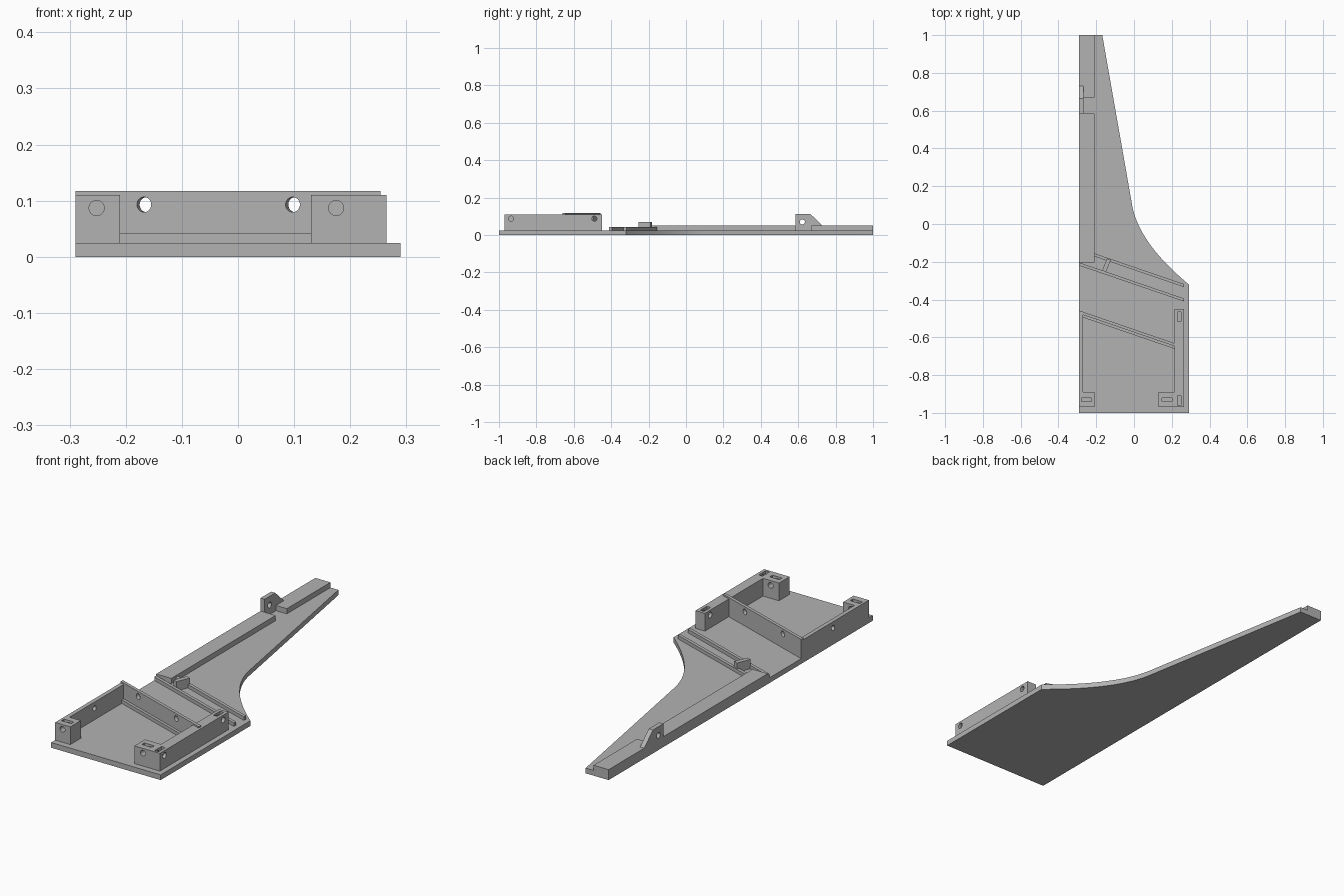
import bpy
import bmesh
from math import atan
from mathutils import Vector

cube = bpy.data.objects.get("Cube")
if cube:
    bpy.data.objects.remove(cube, do_unlink=True)

grey = bpy.data.materials.new("plain grey")
grey.use_nodes = True
grey.diffuse_color = (0.45, 0.45, 0.45, 1)
grey.node_tree.nodes["Principled BSDF"].inputs["Base Color"].default_value = (0.45, 0.45, 0.45, 1)

BASE = 0.025   # plate thickness
LEFT = -0.29   # straight long edge
SLOPE = -0.343  # slant of the ribs and cross wall


def prism(name, points, low, high, axis="z"):
    """Extrude a closed outline along z, or a (y, z) outline along x."""
    def place(a, b, h):
        return (a, b, h) if axis == "z" else (h, a, b)
    bm = bmesh.new()
    face = bm.faces.new([bm.verts.new(place(a, b, low)) for a, b in points])
    new = bmesh.ops.extrude_face_region(bm, geom=[face])["geom"]
    shift = Vector(place(0, 0, high - low))
    bmesh.ops.translate(bm, vec=shift, verts=[g for g in new if isinstance(g, bmesh.types.BMVert)])
    bmesh.ops.recalc_face_normals(bm, faces=bm.faces)
    mesh = bpy.data.meshes.new(name)
    bm.to_mesh(mesh)
    bm.free()
    obj = bpy.data.objects.new(name, mesh)
    bpy.context.collection.objects.link(obj)
    obj.data.materials.append(grey)
    return obj


def box(name, x0, x1, y0, y1, z0, z1):
    return prism(name, [(x0, y0), (x1, y0), (x1, y1), (x0, y1)], z0, z1)


def strip(name, x0, x1, edge, width, top):
    """Slanted bar; edge is the y of its back side at the long edge."""
    def y(x):
        return edge + SLOPE * (x - LEFT)
    outline = [(x0, y(x0) - width), (x1, y(x1) - width), (x1, y(x1)), (x0, y(x0))]
    return prism(name, outline, BASE, top)


def rod(location, rotation, length, radius=0.0135):
    bpy.ops.mesh.primitive_cylinder_add(vertices=32, radius=radius, depth=length,
                                        location=location, rotation=rotation)
    return bpy.context.object


def cut(obj, cutters):
    for cutter in cutters:
        cutter.hide_render = True
        mod = obj.modifiers.new("hole", "BOOLEAN")
        mod.operation = "DIFFERENCE"
        mod.solver = "EXACT"
        mod.object = cutter
        bpy.context.view_layer.objects.active = obj
        bpy.ops.object.modifier_apply(modifier=mod.name)
        bpy.data.objects.remove(cutter, do_unlink=True)


ALONG_Y = (1.5708, 0, 0)
ALONG_X = (0, 1.5708, 0)

# Base plate with a swept concave edge
start, control, end = Vector((0.29, -0.32)), Vector((0.025, -0.1)), Vector((-0.01, 0.1))
sweep = []
for i in range(25):
    t = i / 24
    sweep.append(tuple(start * (1 - t) ** 2 + control * 2 * t * (1 - t) + end * t * t))
plate = prism("base_plate", [(LEFT, -1), (0.29, -1)] + sweep + [(-0.168, 1), (LEFT, 1)], 0, BASE)

# Edge rail in two lengths, with an upright lug in the gap
box("long_rail", LEFT, -0.21, -0.205, 0.585, BASE, 0.05)
box("end_rail", LEFT, -0.21, 0.67, 1, BASE, 0.05)
lug = prism("hinge_lug", [(0.585, BASE), (0.73, BASE), (0.73, 0.05), (0.665, 0.112), (0.585, 0.112)],
            LEFT, -0.268, "x")
cut(lug, [rod((-0.28, 0.622, 0.07), ALONG_X, 0.1)])

# Slanted ribs and the small stop between them
strip("back_rib", -0.21, 0.265, -0.128, 0.016, 0.042)
strip("front_rib", LEFT, 0.265, -0.204, 0.016, 0.042)
prism("rib_stop", [(-0.169, -0.247), (-0.148, -0.254), (-0.122, -0.19), (-0.143, -0.183)], BASE, 0.07)

# Slanted cross wall with two holes and a low ledge at its foot
wall = strip("cross_wall", LEFT, 0.254, -0.458, 0.016, 0.117)
cut(wall, [rod((x, -0.466 + SLOPE * (x - LEFT), 0.093), (1.5708, 0, atan(SLOPE)), 0.1)
           for x in (-0.165, 0.1)])
strip("wall_ledge", -0.27, 0.22, -0.474, 0.014, 0.042)

# Corner brackets with screw holes and nut slots
TOP = 0.11
left = prism("right_bracket", [(LEFT, -0.97), (-0.21, -0.97), (-0.21, -0.89), (-0.27, -0.89),
                               (-0.27, -0.472), (LEFT, -0.465)], BASE, TOP)
cut(left, [box("slot", -0.278, -0.226, -0.94, -0.92, 0.06, 0.2),
           rod((-0.252, -0.93, 0.087), ALONG_Y, 0.12),
           rod((LEFT, -0.7, 0.08), ALONG_X, 0.1, 0.012)])
right = prism("left_bracket", [(0.13, -0.97), (0.265, -0.97), (0.265, -0.45), (0.215, -0.45),
                               (0.215, -0.89), (0.13, -0.89)], BASE, TOP)
cut(right, [box("slot", 0.148, 0.2, -0.94, -0.92, 0.06, 0.2),
            box("slot", 0.23, 0.25, -0.96, -0.908, 0.06, 0.2),
            box("slot", 0.23, 0.25, -0.515, -0.465, 0.06, 0.2),
            rod((0.175, -0.93, 0.087), ALONG_Y, 0.12),
            rod((0.25, -0.935, 0.087), ALONG_X, 0.05),
            rod((0.25, -0.49, 0.087), ALONG_X, 0.1)])

# Smooth the curved faces, keep the edges crisp
bpy.ops.object.select_all(action="DESELECT")
for obj in (plate, lug, wall, left, right):
    obj.select_set(True)
    bpy.context.view_layer.objects.active = obj
bpy.ops.object.shade_smooth_by_angle()
